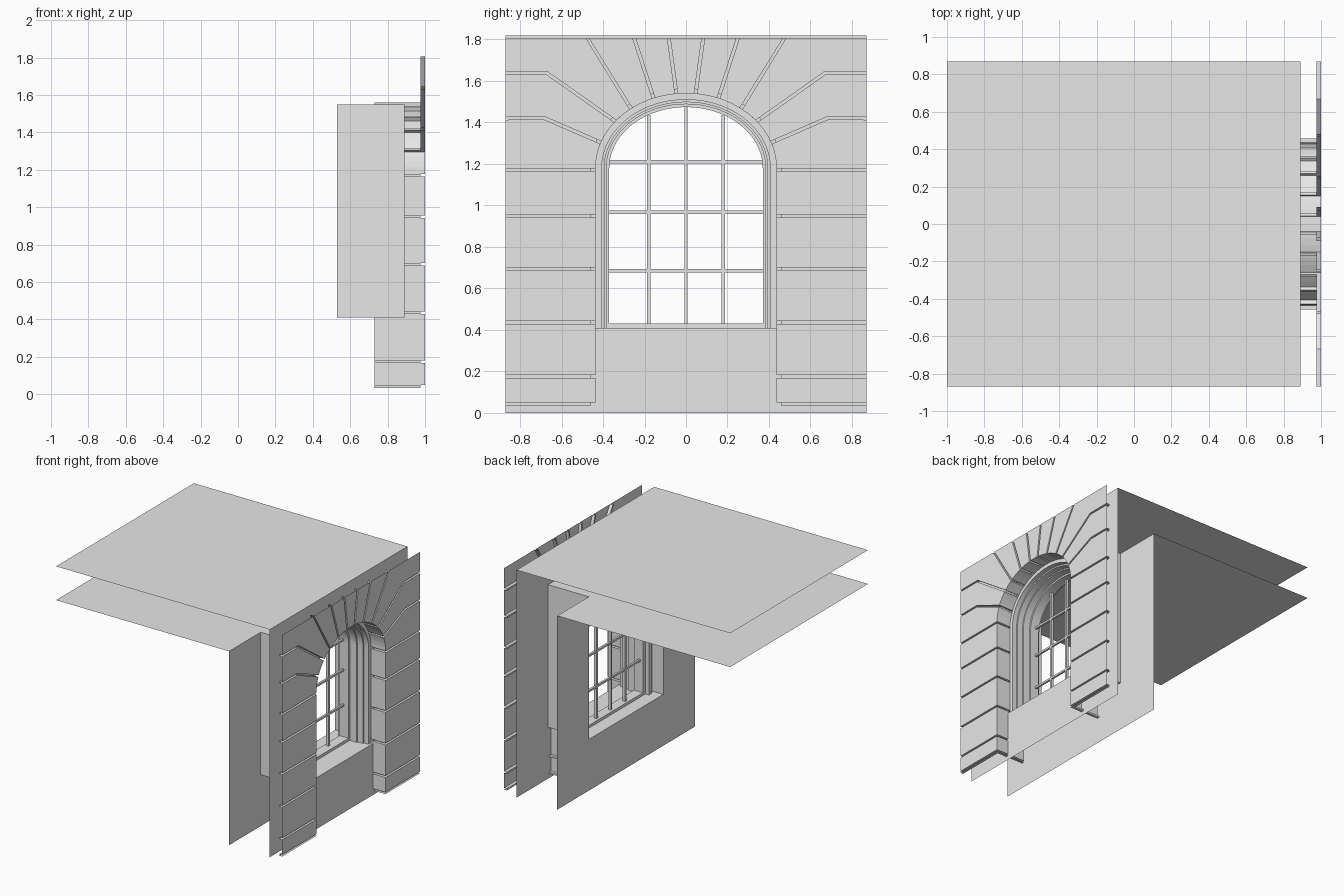
import bpy, bmesh, math

cube = bpy.data.objects.get("Cube")
if cube:
    bpy.data.objects.remove(cube, do_unlink=True)

stone = bpy.data.materials.new("pale grey stone")
stone.use_nodes = True
stone.diffuse_color = (0.8, 0.8, 0.8, 1)
stone.node_tree.nodes["Principled BSDF"].inputs["Base Color"].default_value = (0.8, 0.8, 0.8, 1)

HALF, TOP, CEIL = 0.87, 1.82, 1.55      # overall half width and heights
A, B, SPRING = 0.436, 0.36, 1.18        # arch half width, rise, springing height
SILL, REVEAL = 0.41, 0.47
X_FACE, X_WALL, X_JAMB, X_INNER = 1.0, 0.89, 0.73, 0.53
X_BARS = 0.67


def arch(d=0.0, steps=18):
    """Half arch (y, z) from the springing to the crown, inset by d."""
    return [((A - d) * math.cos(t), SPRING + (B - d) * math.sin(t))
            for t in (math.pi / 2 * i / steps for i in range(steps + 1))]


def build(name, faces, smooth=False):
    """Object from lists of points on the +y half, mirrored across y = 0."""
    bm = bmesh.new()
    for f in faces:
        bm.faces.new([bm.verts.new(p) for p in f])
    bmesh.ops.remove_doubles(bm, verts=bm.verts, dist=0.0002)
    bmesh.ops.recalc_face_normals(bm, faces=bm.faces)
    mesh = bpy.data.meshes.new(name)
    bm.to_mesh(mesh)
    bm.free()
    mesh.materials.append(stone)
    ob = bpy.data.objects.new(name, mesh)
    bpy.context.collection.objects.link(ob)
    mod = ob.modifiers.new("Mirror", 'MIRROR')
    mod.use_axis = (False, True, False)
    mod.merge_threshold = 0.0002
    if smooth:
        bpy.ops.object.select_all(action='DESELECT')
        ob.select_set(True)
        bpy.context.view_layer.objects.active = ob
        bpy.ops.object.shade_smooth_by_angle(angle=math.radians(30))
    return ob


def plane_x(x, pts):
    return [(x, y, z) for y, z in pts]


def strip(pts, x0, x1):
    """Faces running in depth along a path in y and z."""
    return [[(x0, *p), (x0, *q), (x1, *q), (x1, *p)] for p, q in zip(pts, pts[1:])]


def box(x0, x1, y0, y1, z0, z1, closed_mid=False):
    """Box faces, left open on the mirror plane."""
    c = [(x, y, z) for x in (x0, x1) for y in (y0, y1) for z in (z0, z1)]
    sides = [(0, 1, 3, 2), (4, 5, 7, 6), (2, 3, 7, 6), (0, 2, 6, 4), (1, 3, 7, 5)]
    if closed_mid:
        sides.append((0, 1, 5, 4))
    return [[c[i] for i in s] for s in sides]


# Rusticated facing: joints run from the outer edge to the opening
FACE_TOP, W, DEPTH, NOTCH = 1.806, 0.007, 0.025, 0.022
joints = [[(HALF, z), (A, z)] for z in (0.042, 0.175, 0.435, 0.695, 0.95, 1.172)]


def to_arch(y):
    return (y, SPRING + B * math.sqrt(1 - (y / A) ** 2))


joints += [[(HALF, 1.42), (0.68, 1.42), to_arch(0.41)],
           [(HALF, 1.638), (0.67, 1.638), to_arch(0.34)],
           [(0.475, FACE_TOP), to_arch(0.265)],
           [(0.25, FACE_TOP), to_arch(0.156)],
           [(0.083, FACE_TOP), to_arch(0.046)]]


def offset(line, d):
    """Shift a joint line sideways, keeping its ends on the outer border."""
    out = []
    for i, (y, z) in enumerate(line):
        p, q = line[max(i - 1, 0)], line[min(i + 1, len(line) - 1)]
        ty, tz = q[0] - p[0], q[1] - p[1]
        n = math.hypot(ty, tz)
        ny, nz = tz / n * d, -ty / n * d
        if i == 0 and abs(z - FACE_TOP) < 1e-6:
            ny, nz = ny * n / abs(tz), 0
        elif i == 0:
            ny, nz = 0, nz
        out.append((y + ny, z + nz))
    return out


def key(p):
    return p[1] - SPRING if p[1] < SPRING else math.atan2(p[1] - SPRING, p[0])


outline = arch()
groove_faces, stone_faces = [], []
for k, line in enumerate(joints):
    low, high = offset(line, -W), offset(line, W)
    # Groove floor and side walls, turning the corner into the opening
    cut = []
    for side in (low, high):
        (y0, z0), (y1, z1) = side[-2:]
        n = math.hypot(y1 - y0, z1 - z0)
        q = (y1 - (y1 - y0) / n * NOTCH, z1 - (z1 - z0) / n * NOTCH)
        path = side[:-1] + [q]
        groove_faces += strip(path, X_FACE, X_FACE - DEPTH)
        groove_faces += strip([q, side[-1]], X_FACE, X_JAMB)
        cut.append(path)
    a, b = cut
    for i in range(len(a) - 1):
        groove_faces.append(plane_x(X_FACE - DEPTH, [a[i], a[i + 1], b[i + 1], b[i]]))
    groove_faces += strip([a[-1], b[-1]], X_FACE - DEPTH, X_JAMB)
    # Stone between this joint and the next, or half of the keystone
    if k + 1 < len(joints):
        nxt = offset(joints[k + 1], -W)
    else:
        nxt = [(0, FACE_TOP), outline[-1]]
    if line[0] != joints[min(k + 1, len(joints) - 1)][0]:
        corner = [(HALF, FACE_TOP)] if high[0][0] == HALF and nxt[0][0] < HALF else []
    else:
        corner = []
    edge = [p for p in outline if key(high[-1]) + 0.01 < key(p) < key(nxt[-1]) - 0.01]
    inner = [high[-1]] + edge + [nxt[-1]]
    stone_faces.append(plane_x(X_FACE, high[:-1] + inner + nxt[:-1][::-1] + corner[::-1]))
    stone_faces += strip(inner, X_FACE, X_JAMB)
build("facing_stones", stone_faces)
build("facing_joints", groove_faces)

# Outer wall with the arched opening
build("outer_wall", [plane_x(X_WALL, [(0, 0), (HALF, 0), (HALF, TOP), (0, TOP)]
                             + arch()[::-1] + [(A, SILL), (0, SILL)])])

# Inner wall with a square opening up to the ceiling
build("inner_wall", [plane_x(X_INNER, [(0, 0), (HALF, 0), (HALF, CEIL), (REVEAL, CEIL),
                                       (REVEAL, SILL), (0, SILL)])])

# Floor sheets reaching back from the walls
for name, x1, z in (("upper_floor", X_WALL, TOP), ("ceiling", X_INNER, CEIL)):
    build(name, [[(-1, 0, z), (x1, 0, z), (x1, HALF, z), (-1, HALF, z)]])

# Reveal box between the walls: sill, sides and head
build("window_reveal", strip([(0, SILL), (REVEAL, SILL), (REVEAL, CEIL), (0, CEIL)],
                             X_INNER, X_WALL))

# Stepped window frame swept around the arch, as (inset, depth) profile
profile = [(0, .87), (.03, .87), (.03, .83), (.042, .83), (.042, .78), (.052, .78),
           (.052, .72), (.066, .72), (.066, .64), (.035, .64), (.035, .61), (-.004, .61)]
rails = []
for d, x in profile:
    rails.append([(x, y, z) for y, z in [(A - d, SILL)] + arch(d)])
frame = []
for r, s in zip(rails, rails[1:]):
    for i in range(len(r) - 1):
        frame.append([r[i], r[i + 1], s[i + 1], s[i]])
build("window_frame", frame, smooth=True)
build("bottom_rail", box(0.64, 0.72, 0, A - 0.06, SILL, 0.432))

# Glazing bars
D = 0.066
T = 0.008


def crown(y):
    return SPRING + (B - D) * math.sqrt(1 - (y / (A - D)) ** 2)


def width(z):
    h = max(z - SPRING, 0) / (B - D)
    return (A - D) * math.sqrt(1 - h * h)


bars = box(X_BARS - 0.01, X_BARS + 0.01, 0, T, 0.43, crown(0))
bars += box(X_BARS - 0.01, X_BARS + 0.01, 0.18 - T, 0.18 + T, 0.43, crown(0.18), True)
build("upright_bars", bars)
cross = []
for z in (0.685, 0.967, 1.21):
    cross += box(X_BARS - 0.008, X_BARS + 0.008, 0, width(z), z - T, z + T)
build("cross_bars", cross)
